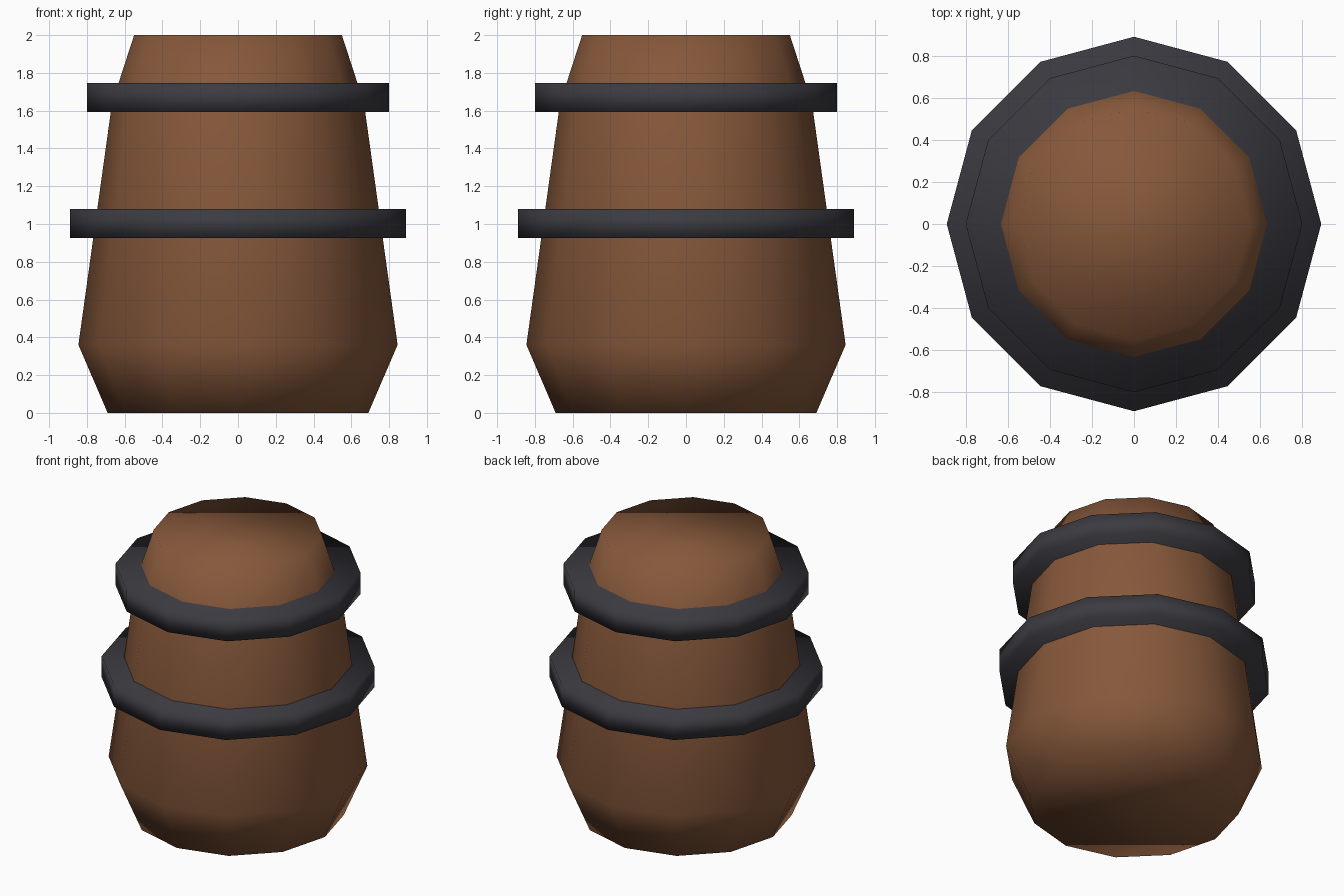
import bpy, bmesh, math

if "Cube" in bpy.data.objects:
    bpy.data.objects.remove(bpy.data.objects["Cube"])

SIDES = 12


def material(name, rgb):
    m = bpy.data.materials.new(name)
    m.diffuse_color = (*rgb, 1.0)
    m.use_nodes = True
    m.node_tree.nodes["Principled BSDF"].inputs["Base Color"].default_value = m.diffuse_color
    return m


def turned_solid(name, profile, mat):
    """Closed, fully smooth-shaded 12-sided solid from (radius, height) pairs, bottom to top."""
    bm = bmesh.new()
    rings = []
    for r, z in profile:
        rings.append([bm.verts.new((r * math.sin(2 * math.pi * i / SIDES),
                                    r * math.cos(2 * math.pi * i / SIDES), z))
                      for i in range(SIDES)])
    for low, high in zip(rings, rings[1:]):
        for i in range(SIDES):
            j = (i + 1) % SIDES
            bm.faces.new((low[i], low[j], high[j], high[i]))
    bm.faces.new(rings[0])
    bm.faces.new(rings[-1])
    bmesh.ops.recalc_face_normals(bm, faces=bm.faces)
    for f in bm.faces:
        f.smooth = True
    mesh = bpy.data.meshes.new(name)
    bm.to_mesh(mesh)
    bm.free()
    mesh.materials.append(mat)
    obj = bpy.data.objects.new(name, mesh)
    bpy.context.collection.objects.link(obj)
    return obj


wood = material("brown_wood", (0.24, 0.098, 0.043))
iron = material("dark_iron", (0.043, 0.043, 0.053))

# Tapered wooden body with chamfered foot and shoulder
turned_solid("barrel_body", [(0.69, 0.0), (0.845, 0.36), (0.667, 1.64), (0.55, 2.0)], wood)

# Iron hoops, the lower one wider
for name, radius, bottom in (("lower_hoop", 0.89, 0.925), ("upper_hoop", 0.80, 1.592)):
    turned_solid(name, [(radius, bottom), (radius, bottom + 0.154)], iron)
